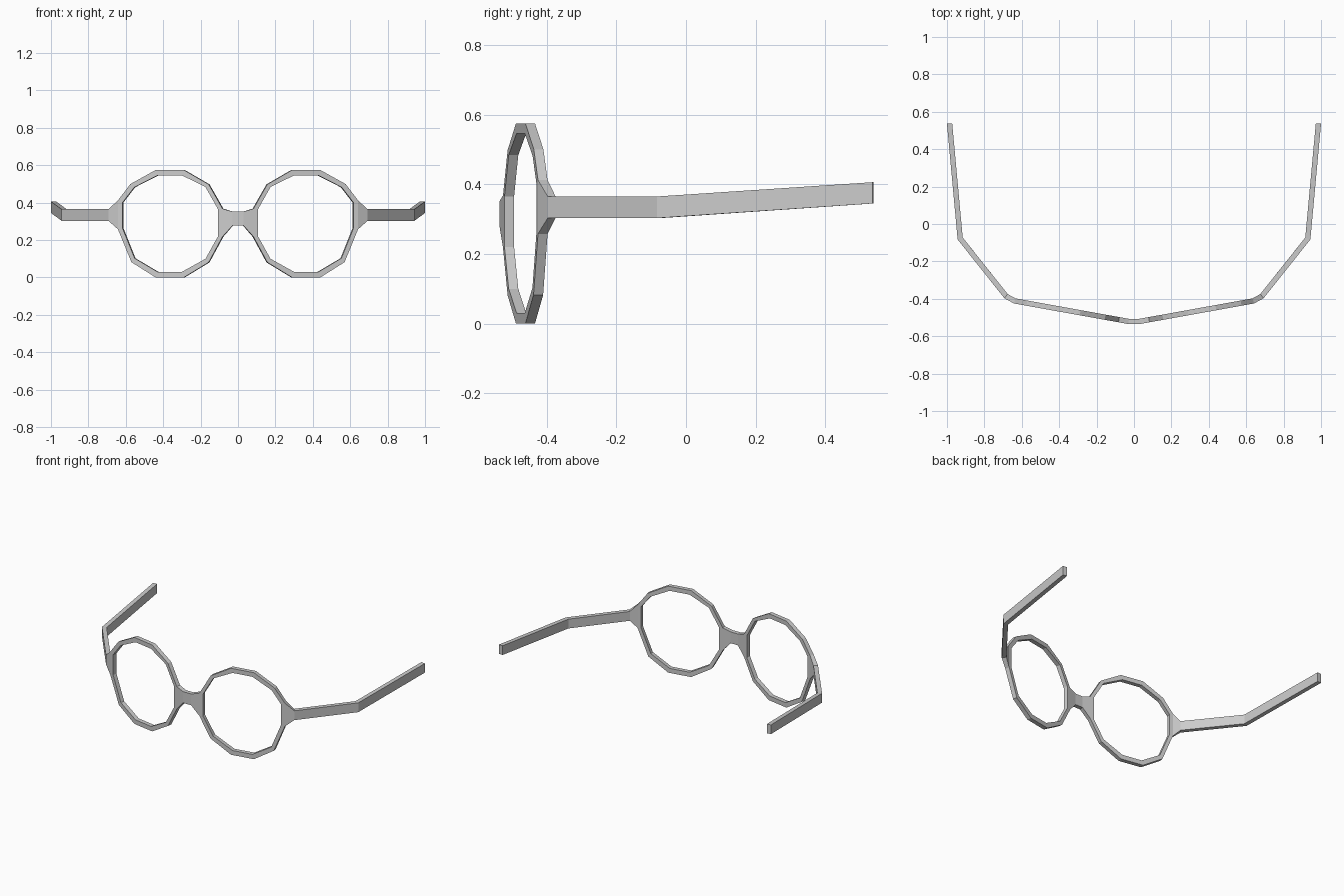
import bpy

if "Cube" in bpy.data.objects:
    bpy.data.objects.remove(bpy.data.objects["Cube"])

# Front surface height profile: each lens plane is swept back about 10 degrees
def front_y(x):
    return -0.535 + 0.18 * max(x - 0.03, 0.0)

# One lens rim, (x, z) counter-clockwise seen from the front
outer = [(.29, .0), (.44, .0), (.57, .082), (.642, .258), (.642, .412), (.575, .5),
         (.44, .575), (.29, .575), (.157, .498), (.083, .368), (.083, .218), (.157, .081)]
inner = [(.3, .03), (.43, .03), (.553, .103), (.618, .265), (.618, .4), (.555, .482),
         (.43, .546), (.3, .546), (.174, .484), (.107, .365), (.107, .22), (.174, .1)]
n = len(outer)

verts = [(x, front_y(x), z) for x, z in outer + inner]
faces = [(i, (i + 1) % n, n + (i + 1) % n, n + i) for i in range(n)]


def strip(edge, stations, flip):
    """Continue a strip of quads from a (low, high) edge through (x, y, z_low, z_high)."""
    low, high = edge
    for x, y, z0, z1 in stations:
        k = len(verts)
        verts.extend([(x, y, z0), (x, y, z1)])
        quad = (low, k, k + 1, high)
        faces.append(quad[::-1] if flip else quad)
        low, high = k, k + 1


# Half of the nose bridge
strip((10, 9), [(.03, -.535, .277, .352), (0, -.535, .277, .352)], True)
# Hinge flare and two-segment temple arm
strip((3, 4), [(.693, -.397, .303, .365), (.943, -.083, .303, .365),
               (1.0, .536, .345, .406)], False)

mesh = bpy.data.meshes.new("glasses_frame")
mesh.from_pydata(verts, [], faces)
frame = bpy.data.objects.new("glasses_frame", mesh)
bpy.context.collection.objects.link(frame)

# Mirror the other half, then give the sheet its thickness
mirror = frame.modifiers.new("mirror", 'MIRROR')
mirror.use_clip = True
solid = frame.modifiers.new("thickness", 'SOLIDIFY')
solid.thickness = 0.028
solid.offset = -1
solid.use_even_offset = True
